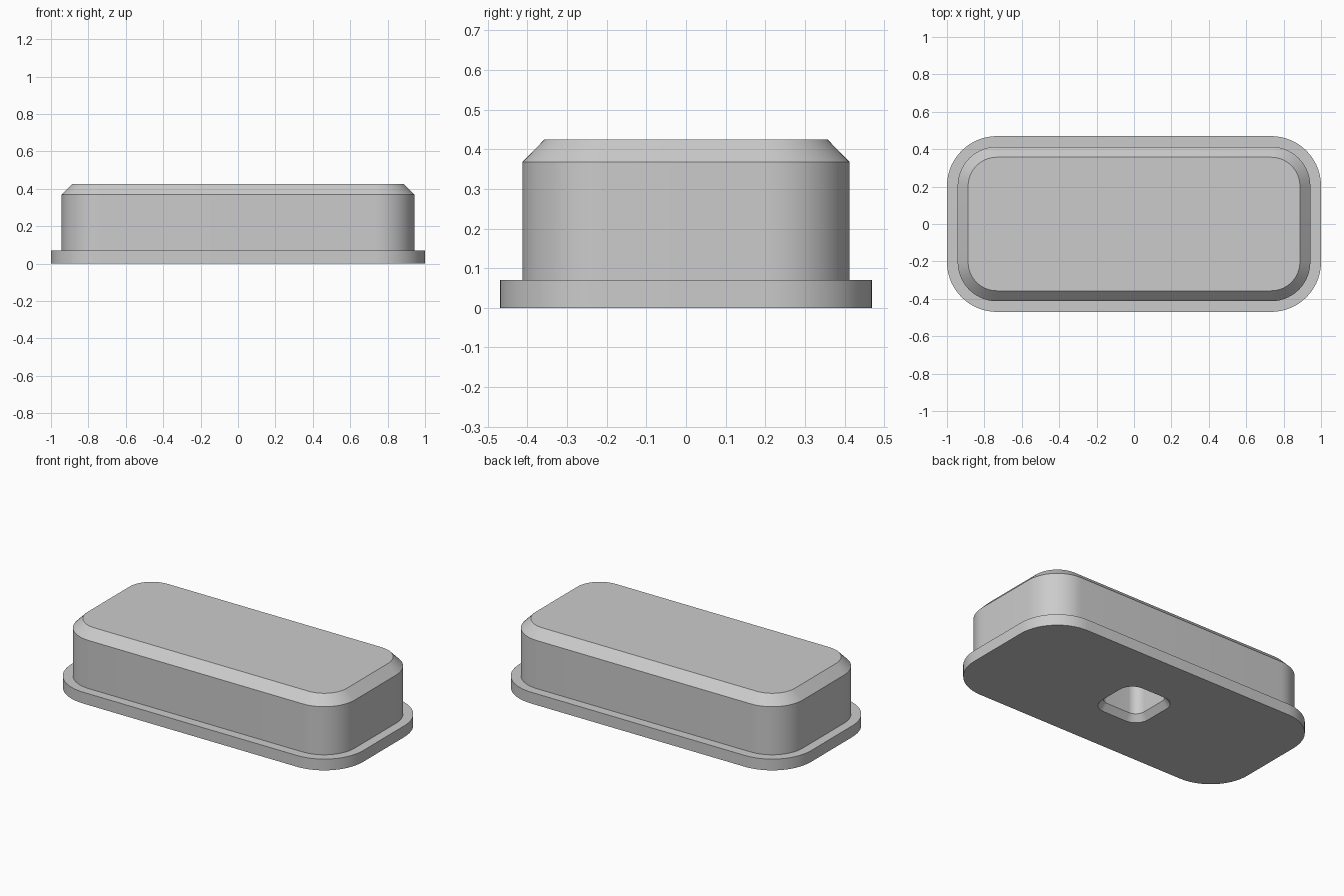
import bpy
import bmesh
from math import cos, sin, pi, radians

cube = bpy.data.objects.get("Cube")
if cube:
    bpy.data.objects.remove(cube, do_unlink=True)

grey = bpy.data.materials.new("plain grey")
grey.use_nodes = True
colour = (0.6, 0.6, 0.6, 1)
grey.diffuse_color = colour
grey.node_tree.nodes["Principled BSDF"].inputs["Base Color"].default_value = colour

STEPS = 14  # segments per rounded corner


def rounded_loop(bm, half_x, half_y, radius, z):
    """Ring of vertices around a rounded rectangle."""
    ring = []
    for corner, (sx, sy) in enumerate([(1, 1), (-1, 1), (-1, -1), (1, -1)]):
        for i in range(STEPS + 1):
            a = (corner + i / STEPS) * pi / 2
            ring.append(bm.verts.new((sx * (half_x - radius) + radius * cos(a),
                                      sy * (half_y - radius) + radius * sin(a), z)))
    return ring


def loft(name, sections):
    """Join rounded rectangles in order and cap both ends."""
    bm = bmesh.new()
    rings = [rounded_loop(bm, *s) for s in sections]
    for a, b in zip(rings, rings[1:]):
        for i in range(len(a)):
            j = (i + 1) % len(a)
            bm.faces.new((a[i], a[j], b[j], b[i]))
    bm.faces.new(rings[0])
    bm.faces.new(rings[-1])
    bmesh.ops.recalc_face_normals(bm, faces=bm.faces)
    mesh = bpy.data.meshes.new(name)
    bm.to_mesh(mesh)
    bm.free()
    mesh.materials.append(grey)
    obj = bpy.data.objects.new(name, mesh)
    bpy.context.collection.objects.link(obj)
    bpy.ops.object.select_all(action="DESELECT")
    obj.select_set(True)
    bpy.context.view_layer.objects.active = obj
    bpy.ops.object.shade_smooth_by_angle(angle=radians(25))
    return obj


# One solid, from the socket ceiling out under the flange and up to the lid
loft("flanged_block", [
    (0.14, 0.14, 0.06, 0.30),      # blind socket ceiling
    (0.14, 0.14, 0.06, 0.04),      # socket wall
    (0.17, 0.17, 0.09, 0.0),       # chamfered socket mouth
    (1.0, 0.47, 0.267, 0.0),       # flange underside
    (1.0, 0.47, 0.267, 0.07),      # flange rim
    (0.943, 0.413, 0.21, 0.07),    # body foot
    (0.943, 0.413, 0.21, 0.368),   # body wall
    (0.887, 0.357, 0.154, 0.425),  # top chamfer
])
